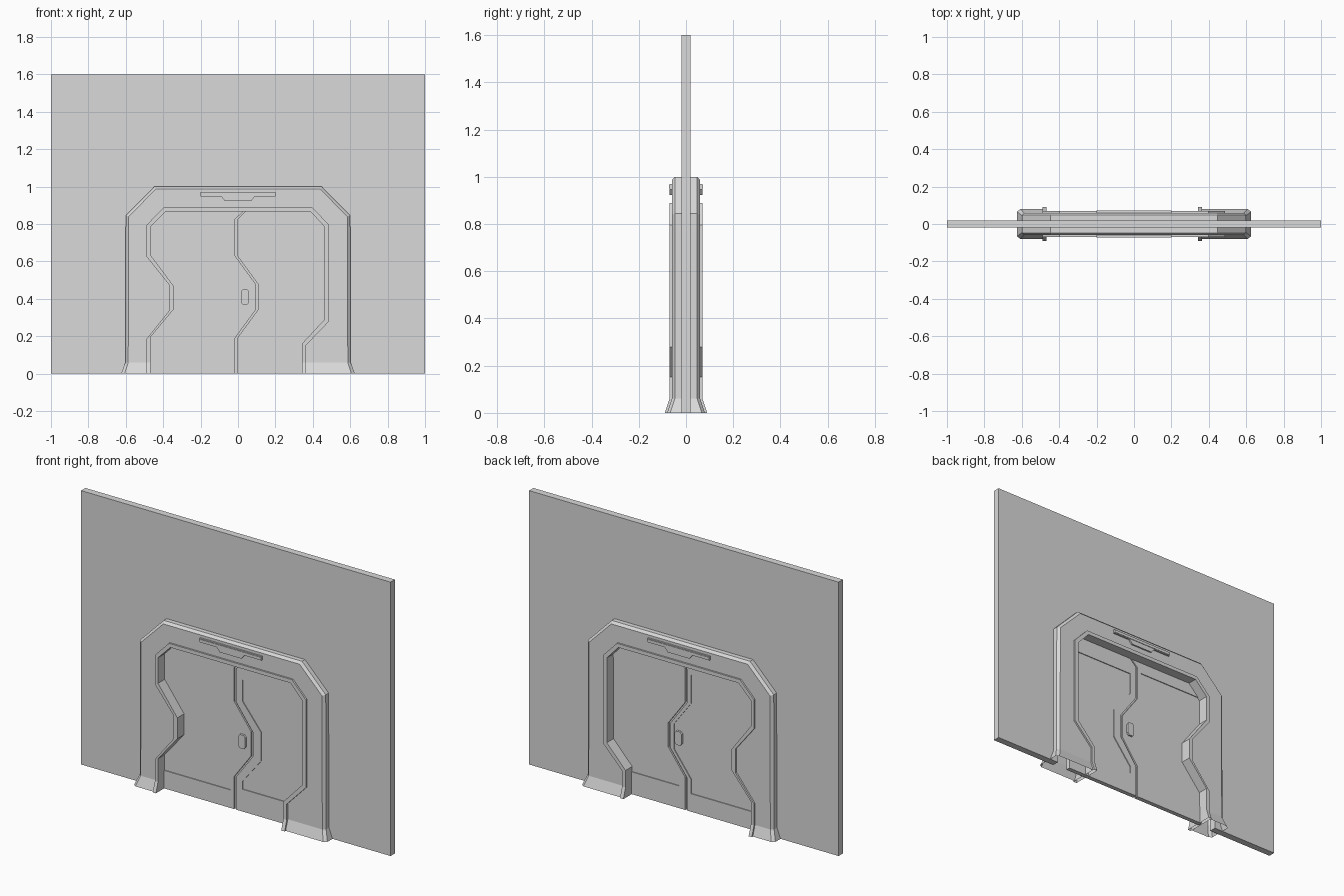
import bpy, bmesh

cube = bpy.data.objects.get("Cube")
if cube:
    bpy.data.objects.remove(cube, do_unlink=True)

grey = bpy.data.materials.new("light_grey")
grey.use_nodes = True
grey.diffuse_color = (0.7, 0.7, 0.7, 1)
grey.node_tree.nodes["Principled BSDF"].inputs["Base Color"].default_value = (0.7, 0.7, 0.7, 1)

FOOT_Z, FLARE = 0.06, 0.02


def loft(name, layers, caps, skip=()):
    """Skin rings of (x, y, z) points; cap both ends; leave skipped sides open."""
    bm = bmesh.new()
    rings = [[bm.verts.new(p) for p in ring] for ring in layers]
    n = len(rings[0])
    for a, b in zip(rings, rings[1:]):
        for i in range(n):
            if i not in skip:
                j = (i + 1) % n
                bm.faces.new((a[i], a[j], b[j], b[i]))
    for ring in (rings[0], rings[-1]):
        for cap in caps:
            bm.faces.new([ring[i] for i in cap])
    bmesh.ops.recalc_face_normals(bm, faces=bm.faces)
    mesh = bpy.data.meshes.new(name)
    bm.to_mesh(mesh)
    bm.free()
    mesh.materials.append(grey)
    obj = bpy.data.objects.new(name, mesh)
    bpy.context.collection.objects.link(obj)
    return obj


def slab(name, outline, y0, y1):
    """Flat plate with an (x, z) outline."""
    return loft(name, [[(x, y, z) for x, z in outline] for y in (y0, y1)],
                [range(len(outline))])


def arch(name, layers):
    """Doorway arch with flared, open-bottomed feet.
    Each layer is (y, outer path, inner path); paths run left foot to right foot."""
    rings = []
    for y, outer, inner in layers:
        s = 1 if y > 0 else -1
        rings.append([(x, y + (s * FLARE if z == 0 else 0), z)
                      for x, z in outer + inner[::-1]])
    n, total = len(layers[0][1]), len(rings[0])
    upper = list(range(1, n - 1)) + list(range(n + 1, total - 1))
    feet = [(0, 1, total - 2, total - 1), (n - 2, n - 1, n, n + 1)]
    return loft(name, rings, [upper] + feet, skip=(n - 1, total - 1))


def mirrored(path):
    return path + [(-x, z) for x, z in reversed(path)]


# Wall with a doorway hidden behind the frame
hole = mirrored([(-0.57, 0), (-0.57, 0.82), (-0.43, 0.95)])
slab("wall", [(-1, 0), (-1, 1.6), (1, 1.6), (1, 0)] + hole[::-1], -0.02, 0.02)

# Frame outlines: outer edge, chamfered face edge, rim edge, opening edge
edge = mirrored([(-0.625, 0), (-0.602, FOOT_Z), (-0.6, 0.845), (-0.447, 1.0)])
face = mirrored([(-0.607, 0), (-0.587, FOOT_Z), (-0.585, 0.84), (-0.44, 0.986)])
rim = [(-0.488, 0), (-0.488, FOOT_Z), (-0.488, 0.187), (-0.37, 0.335), (-0.37, 0.477),
       (-0.488, 0.625), (-0.488, 0.795), (-0.398, 0.888), (0.398, 0.888), (0.487, 0.795),
       (0.487, 0.28), (0.364, 0.152), (0.364, FOOT_Z), (0.364, 0)]
opening = [(-0.468, 0), (-0.468, FOOT_Z), (-0.468, 0.195), (-0.343, 0.345), (-0.343, 0.467),
           (-0.468, 0.635), (-0.468, 0.785), (-0.388, 0.866), (0.388, 0.866), (0.463, 0.785),
           (0.463, 0.29), (0.342, 0.16), (0.342, FOOT_Z), (0.342, 0)]

arch("door_frame", [(-0.06, face, rim), (-0.047, edge, rim),
                    (0.047, edge, rim), (0.06, face, rim)])
arch("opening_rim", [(-0.07, rim, opening), (0.07, rim, opening)])

# Sliding doors meeting at a zigzag seam
seam = [(-0.01, 0), (-0.01, 0.19), (0.1, 0.34), (0.1, 0.48),
        (-0.01, 0.63), (-0.01, 0.825), (0.035, 0.868), (0.035, 0.88)]
left_panel = [(-0.04, 0.105), (-0.04, 0.19), (0.068, 0.335), (0.068, 0.485),
              (-0.04, 0.63), (-0.04, 0.8)]
right_panel = [(0.037, 0.13), (0.037, 0.175), (0.157, 0.325), (0.157, 0.495),
               (0.037, 0.645), (0.037, 0.77)]
for name, sx, panel in (("right_door", -1, left_panel), ("left_door", 1, right_panel)):
    side = 0.48 * sx
    meet = [(x + 0.006 * sx, z) for x, z in seam]
    slab(name, meet + [(side, 0.88), (side, 0)], -0.008, 0.008)
    # Raised border around the recessed panel
    border = meet + [(side, 0.88), (side, panel[-1][1])] + panel[::-1] \
        + [(side, panel[0][1]), (side, 0)]
    slab(name + "_border", border, -0.013, 0.013)
slab("seam_backing", [(-0.04, 0), (0.13, 0), (0.13, 0.88), (-0.04, 0.88)], -0.003, 0.003)

# Handle and overhead plate on both faces
handle = [(0.015, 0.382), (0.015, 0.438), (0.025, 0.45), (0.05, 0.45),
          (0.06, 0.438), (0.06, 0.382), (0.05, 0.37), (0.025, 0.37)]
plate = mirrored([(-0.2, 0.97), (-0.2, 0.947), (-0.09, 0.947), (-0.07, 0.923)])
for label, s in (("front", -1), ("back", 1)):
    slab(label + "_handle", handle, 0.005 * s, 0.02 * s)
    slab(label + "_overhead_plate", plate, 0.058 * s, 0.069 * s)
    slab(label + "_overhead_ridge", [(-0.2, 0.951), (-0.2, 0.966), (0.2, 0.966), (0.2, 0.951)],
         0.06 * s, 0.072 * s)
